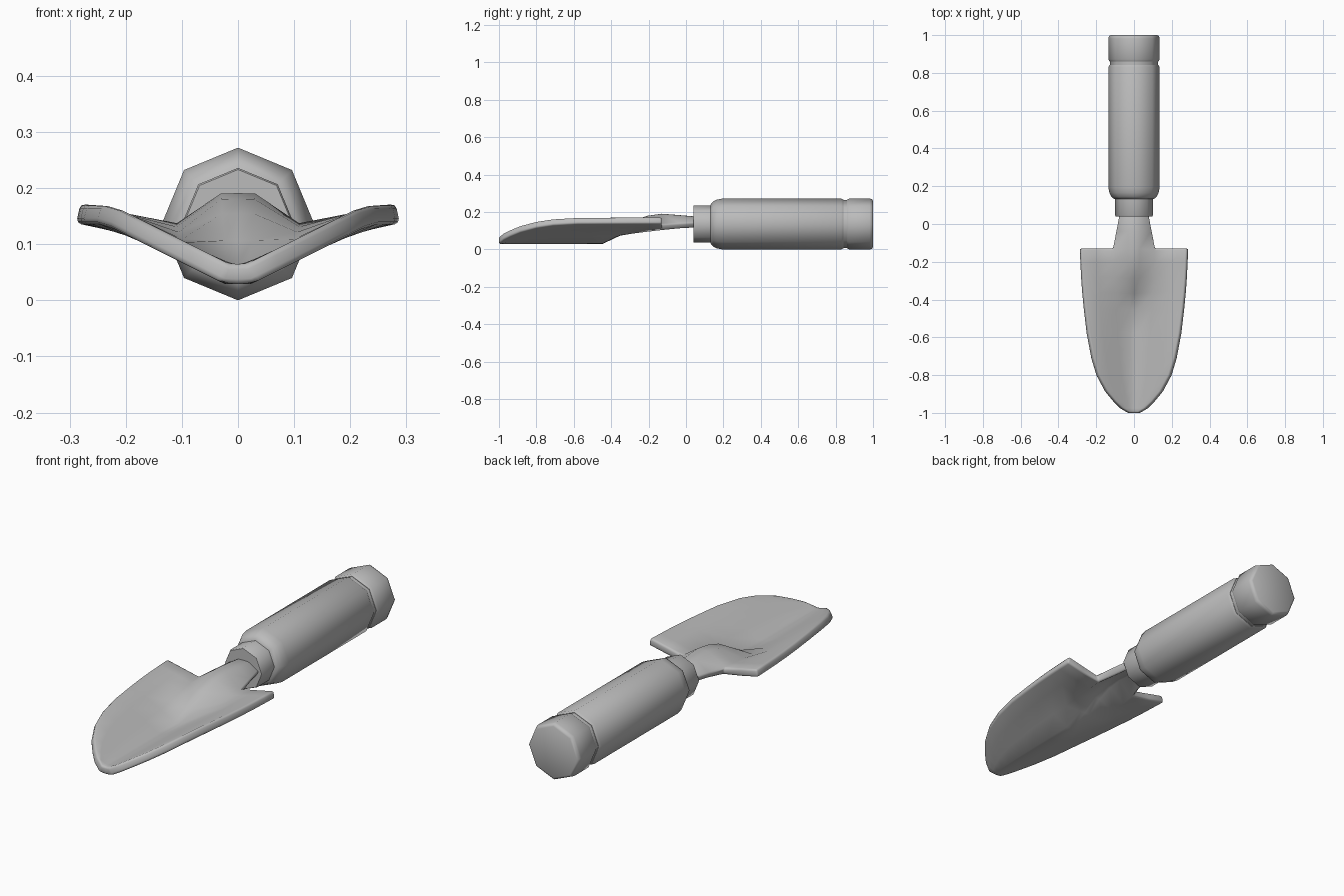
import bpy, bmesh, math

cube = bpy.data.objects.get("Cube")
if cube:
    bpy.data.objects.remove(cube, do_unlink=True)

grey = bpy.data.materials.new("plain grey")
grey.use_nodes = True
colour = (0.5, 0.5, 0.5, 1)
grey.diffuse_color = colour
grey.node_tree.nodes["Principled BSDF"].inputs["Base Color"].default_value = colour


def finish(bm, name, angle):
    bmesh.ops.recalc_face_normals(bm, faces=bm.faces)
    mesh = bpy.data.meshes.new(name)
    bm.to_mesh(mesh)
    bm.free()
    mesh.materials.append(grey)
    obj = bpy.data.objects.new(name, mesh)
    bpy.context.collection.objects.link(obj)
    bpy.ops.object.select_all(action='DESELECT')
    obj.select_set(True)
    bpy.context.view_layer.objects.active = obj
    bpy.ops.object.shade_smooth_by_angle(angle=math.radians(angle))
    return obj


def turned(name, profile, sides=8, height=0.136):
    """Eight-sided turned part along y from (y, radius) pairs."""
    bm = bmesh.new()
    rings = []
    for y, r in profile:
        angles = [2 * math.pi * i / sides for i in range(sides)]
        rings.append([bm.verts.new((r * math.cos(a), y, height + r * math.sin(a))) for a in angles])
    for lower, upper in zip(rings, rings[1:]):
        for i in range(sides):
            j = (i + 1) % sides
            bm.faces.new((lower[i], lower[j], upper[j], upper[i]))
    bm.faces.new(rings[0])
    bm.faces.new(rings[-1])
    return finish(bm, name, 50)


# Handle parts
turned("ferrule", [(0.04, 0.097), (0.045, 0.1), (0.15, 0.1)])
turned("grip", [(0.132, 0.105), (0.145, 0.12), (0.165, 0.13), (0.195, 0.136),
                (0.83, 0.136), (0.842, 0.129)])
turned("groove", [(0.835, 0.127), (0.87, 0.127)])
turned("end_cap", [(0.86, 0.129), (0.872, 0.136), (0.982, 0.136), (0.995, 0.132), (1.0, 0.122)])

# Blade rows: y, half width, height of the raised spine
rows = [(-1, 0.028, 0.047), (-0.975, 0.07, 0.047), (-0.94, 0.105, 0.047),
        (-0.885, 0.15, 0.047), (-0.8, 0.195, 0.047), (-0.71, 0.222, 0.047),
        (-0.58, 0.247, 0.047), (-0.45, 0.263, 0.047), (-0.36, 0.272, 0.09),
        (-0.28, 0.278, 0.138), (-0.2, 0.282, 0.163), (-0.13, 0.285, 0.173)]
half = [0.09, 0.38, 0.7, 1]
columns = [-f for f in reversed(half)] + [0] + half


def blade_height(f, width, spine):
    """V-shaped section whose middle lifts towards the tang."""
    v = min(0.155, 0.047 + 0.5 * max(0, abs(f) * width - 0.02))
    lift = (spine - 0.047) / 0.126
    if abs(f) < 0.1:
        return max(v, spine)
    if abs(f) < 0.5:
        return v + 0.027 * lift ** 2
    return v


bm = bmesh.new()
grid = [[bm.verts.new((f * w, y, blade_height(f, w, s))) for f in columns] for y, w, s in rows]
for low, high in zip(grid, grid[1:]):
    for i in range(len(columns) - 1):
        bm.faces.new((low[i], low[i + 1], high[i + 1], high[i]))

# Tang continues the middle of the blade into the ferrule
previous = grid[-1][2:7]
for y, width, top, edge in [(-0.04, 0.087, 0.166, 0.124), (0.06, 0.068, 0.157, 0.13)]:
    current = [bm.verts.new((f * width, y, top if abs(f) < 0.5 else edge))
               for f in (-1, -0.3, 0, 0.3, 1)]
    for i in range(4):
        bm.faces.new((previous[i], previous[i + 1], current[i + 1], current[i]))
    previous = current
blade = finish(bm, "blade_and_tang", 60)

# Sheet thickness and rounded rim
solid = blade.modifiers.new("thickness", 'SOLIDIFY')
solid.thickness = 0.036
solid.offset = 0
rim = blade.modifiers.new("rounded_rim", 'BEVEL')
rim.width = 0.009
rim.segments = 2
rim.limit_method = 'ANGLE'
rim.angle_limit = math.radians(60)
rim.use_clamp_overlap = False
